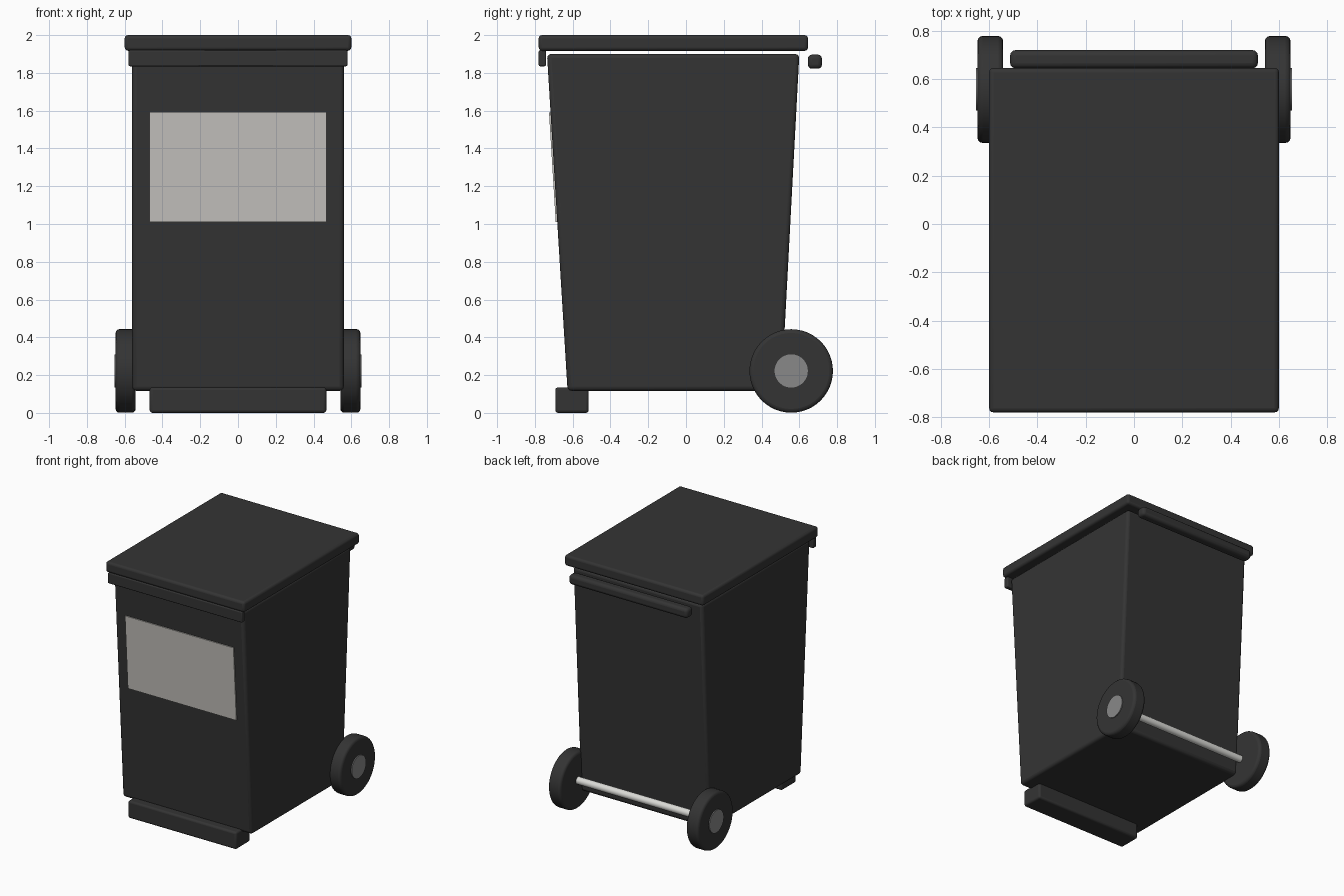
import bpy, bmesh, math

if "Cube" in bpy.data.objects:
    bpy.data.objects.remove(bpy.data.objects["Cube"])


def material(name, rgb):
    m = bpy.data.materials.new(name)
    m.diffuse_color = (*rgb, 1)
    m.use_nodes = True
    m.node_tree.nodes["Principled BSDF"].inputs["Base Color"].default_value = m.diffuse_color
    return m


DARK = material("dark plastic", (0.034, 0.034, 0.034))
GREY = material("hub grey", (0.25, 0.25, 0.25))
PALE = material("pale panel", (0.56, 0.545, 0.515))
SILVER = material("axle silver", (0.70, 0.70, 0.67))


def finish(name, bm, mat, bevel=0.0, segments=3):
    bmesh.ops.recalc_face_normals(bm, faces=bm.faces)
    me = bpy.data.meshes.new(name)
    bm.to_mesh(me)
    bm.free()
    me.materials.append(mat)
    ob = bpy.data.objects.new(name, me)
    bpy.context.collection.objects.link(ob)
    if bevel:
        b = ob.modifiers.new("bevel", 'BEVEL')
        b.width, b.segments = bevel, segments
        b.limit_method, b.angle_limit = 'ANGLE', math.radians(40)
    bpy.ops.object.select_all(action='DESELECT')
    bpy.context.view_layer.objects.active = ob
    ob.select_set(True)
    bpy.ops.object.shade_smooth_by_angle(angle=math.radians(35))
    return ob


def extrude_profile(name, half_width, yz, mat, bevel=0.0):
    """Side profile in (y, z) extruded symmetrically along x."""
    bm = bmesh.new()
    rings = [[bm.verts.new((x, y, z)) for y, z in yz] for x in (-half_width, half_width)]
    n = len(yz)
    for r in rings:
        bm.faces.new(r)
    for i in range(n):
        j = (i + 1) % n
        bm.faces.new((rings[0][i], rings[0][j], rings[1][j], rings[1][i]))
    return finish(name, bm, mat, bevel)


def bar(name, half_width, y0, y1, z0, z1, mat, bevel):
    return extrude_profile(name, half_width, [(y0, z0), (y1, z0), (y1, z1), (y0, z1)], mat, bevel)


def x_cylinder(name, x0, x1, y, z, r, mat, bevel=0.0, sides=48):
    n = sides
    yz = [(y + r * math.cos(2 * math.pi * i / n), z + r * math.sin(2 * math.pi * i / n)) for i in range(n)]
    ob = extrude_profile(name, abs(x1 - x0) / 2, yz, mat, bevel)
    ob.location.x = (x0 + x1) / 2
    return ob


def front_y(z):
    return -0.627 - (z - 0.117) * 0.0612


# tapered body
extrude_profile("body", 0.56, [(-0.627, 0.117), (0.505, 0.117), (0.60, 1.90), (-0.736, 1.90)], DARK, 0.022)

# lid with front lip
bar("lid", 0.60, -0.78, 0.646, 1.917, 2.0, DARK, 0.018)
bar("lid_lip", 0.58, -0.78, -0.741, 1.835, 1.92, DARK, 0.008)

# rear handle and front foot
bar("handle", 0.513, 0.645, 0.72, 1.822, 1.897, DARK, 0.022)
bar("front_foot", 0.468, -0.692, -0.515, 0.0, 0.135, DARK, 0.015)

# pale label panel following the sloped front
a, b, t = 1.01, 1.59, 0.008
extrude_profile("front_panel", 0.468,
                [(front_y(a) - t, a), (front_y(a) + 0.001, a), (front_y(b) + 0.001, b), (front_y(b) - t, b)], PALE)

# wheels, hubs and axle
WY, WZ = 0.557, 0.222
for side, s in (("left", -1), ("right", 1)):
    x_cylinder(side + "_wheel", s * 0.542, s * 0.648, WY, WZ, 0.221, DARK, 0.02)
    x_cylinder(side + "_hub", s * 0.60, s * 0.655, WY, WZ, 0.088, GREY)
x_cylinder("axle", -0.56, 0.56, WY, WZ, 0.028, SILVER, sides=24)
